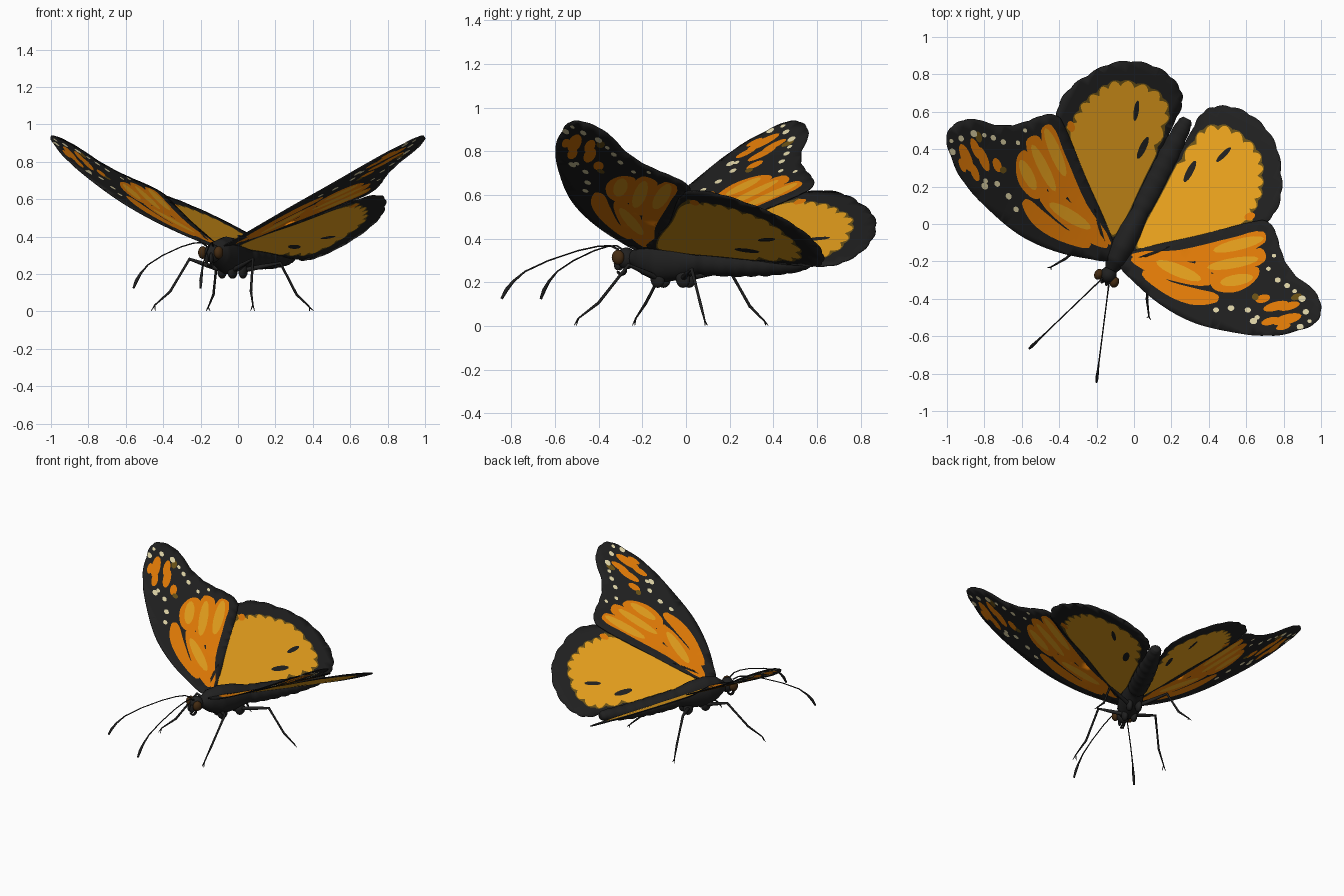
import bpy, bmesh, math
from math import sin, cos, pi, radians
from mathutils import Vector, Matrix
from mathutils.geometry import delaunay_2d_cdt

if "Cube" in bpy.data.objects:
    bpy.data.objects.remove(bpy.data.objects["Cube"])

HEADING = radians(-26.7)          # the insect is turned a little about z
TO_BODY = Matrix.Rotation(-HEADING, 2)


def material(name, r, g, b):
    mat = bpy.data.materials.new(name)
    mat.use_nodes = True
    mat.diffuse_color = (r, g, b, 1)
    bsdf = next(n for n in mat.node_tree.nodes if n.type == 'BSDF_PRINCIPLED')
    bsdf.inputs["Base Color"].default_value = (r, g, b, 1)
    bsdf.inputs["Roughness"].default_value = 0.8
    return mat


black = material("charcoal black", .0145, .0145, .0145)
orange = material("deep orange", .79, .205, .002)
gold = material("golden yellow", .8, .355, .012)
cream = material("pale cream", .76, .68, .4)
umber = material("dark umber", .15, .085, .008)
eye_brown = material("eye brown", .06, .025, .006)
WING_MATERIALS = [black, orange, gold, cream, umber]


def finish(name, data, mats, mirror=False):
    obj = bpy.data.objects.new(name, data)
    bpy.context.collection.objects.link(obj)
    obj.rotation_euler.z = HEADING
    for mat in mats:
        data.materials.append(mat)
    if mirror:
        obj.modifiers.new("mirror", 'MIRROR').use_mirror_merge = False
    return obj


def mesh_object(name, bm, mats, mirror=False):
    mesh = bpy.data.meshes.new(name)
    for face in bm.faces:
        face.smooth = True
    bm.to_mesh(mesh)
    bm.free()
    return finish(name, mesh, mats, mirror)


# ---- Flat shapes for the wings, given in hundredths of the plan ----
def smooth_loop(points, steps=6, wave=0, beyond=.5, scale=1):
    """Closed smooth outline in body space, notched at its points far from the root."""
    pts = [TO_BODY @ (Vector(p) / 100) for p in points]
    mid = sum(pts, Vector((0, 0))) / len(pts)
    pts = [mid + (p - mid) * scale for p in pts]
    n = len(pts)
    tangent = [(pts[(i + 1) % n] - pts[i - 1]).normalized() for i in range(n)]
    loop = []
    for i in range(n):
        a, b = pts[i], pts[(i + 1) % n]
        span = (b - a).length
        for k in range(steps):
            t = k / steps
            p = ((2*t**3 - 3*t*t + 1) * a + (3*t*t - 2*t**3) * b
                 + (t**3 - 2*t*t + t) * span * tangent[i]
                 + (t**3 - t*t) * span * tangent[(i + 1) % n])
            if wave and (p - Vector((0, -.19))).length > beyond:
                p = p + (mid - p).normalized() * wave * (1 - sin(pi * t))
            loop.append(p)
    return loop


def oval(x, y, rx, ry, degrees=0):
    turn = Matrix.Rotation(radians(degrees), 2)
    ring = [turn @ Vector((rx * cos(a * pi / 7), ry * sin(a * pi / 7))) for a in range(14)]
    return [TO_BODY @ ((Vector((x, y)) + p) / 100) for p in ring]


def inside(p, loop):
    hit = False
    for a, b in zip(loop, loop[1:] + loop[:1]):
        if (a.y > p.y) != (b.y > p.y):
            if p.x < a.x + (b.x - a.x) * (p.y - a.y) / (b.y - a.y):
                hit = not hit
    return hit


def wing(name, outline, patches, height):
    """Cut the patches into the outline, then lift it to the wing surface."""
    verts, edges = [], []
    for loop in [outline] + [p for p, _ in patches]:
        start, n = len(verts), len(loop)
        verts += loop
        edges += [(start + i, start + (i + 1) % n) for i in range(n)]
    step = .05
    grid = [Vector((i * step, j * step)) for i in range(24) for j in range(-9, 18)]
    verts += [g for g in grid if inside(g, outline)]
    out_verts, _, faces = delaunay_2d_cdt(verts, edges, [], 0, 1e-5)[:3]
    bm = bmesh.new()
    made = [bm.verts.new((v.x, v.y, height(v.x, v.y))) for v in out_verts]
    for tri in faces:
        centre = sum((out_verts[i] for i in tri), Vector((0, 0))) / len(tri)
        if not inside(centre, outline):
            continue
        face = bm.faces.new([made[i] for i in tri])
        for loop, mat in patches:
            if inside(centre, loop):
                face.material_index = WING_MATERIALS.index(mat)
    bmesh.ops.delete(bm, geom=[v for v in bm.verts if not v.link_faces], context='VERTS')
    bmesh.ops.recalc_face_normals(bm, faces=bm.faces)
    obj = mesh_object(name, bm, WING_MATERIALS)
    solid = obj.modifiers.new("thickness", 'SOLIDIFY')
    solid.thickness, solid.offset = .006, 0
    obj.modifiers.new("mirror", 'MIRROR').use_mirror_merge = False


# Forewings: orange cells with golden cores, spotted black tips
fore_outline = smooth_loop([
    (-8, -21), (0, -31), (14, -43), (30, -52), (48, -57), (72, -60), (88, -57),
    (97, -53), (100, -47), (99, -40), (95, -34), (87, -28), (81, -20), (78, -12),
    (76, -5), (73, 0), (68, 2), (35, -6), (-2, -15)], wave=.004, beyond=.85)
cells = [
    [(-1, -16), (24, -14), (54, -7), (69, -4), (70, -10), (54, -17), (32, -20), (8, -20)],
    [(33, -20), (51, -17), (68, -13), (70, -20), (56, -25), (41, -26)],
    [(-1, -18), (16, -19), (32, -21), (42, -27), (40, -33), (19, -30), (6, -25)],
    [(43, -26), (66, -23), (66, -29), (56, -36), (45, -36), (41, -32)],
    [(5, -25), (20, -31), (35, -35), (45, -38), (44, -42), (30, -43), (13, -35)]]
cores = [(56, -11, 14, 3, 14), (53, -21, 14, 2.8, 10), (24, -25, 13, 3.3, -22), (55, -30, 9, 3, 10)]
tip_spots = [(76, -44, 7, 2.4), (69, -40, 4, 2.2), (82, -51, 8, 2.7), (73, -52, 5, 2),
             (83, -44, 6, 2.1), (80, -55, 4, 1.6)]
dots = [(90, -40, 2), (92, -47, 1.7), (89, -55, 1.9), (82, -33, 1.6), (64, -52, 2), (61, -46, 1.7),
        (52, -45, 1.8), (44, -46, 1.6), (72, -24, 1.3), (94, -52, 1.2), (77, -30, 1.6),
        (66, -50, 1.4), (86, -36, 1.3), (75, -17, 1.2)]
patches = [(smooth_loop(c, 4), orange) for c in cells]
patches += [(oval(*c), gold) for c in cores]
patches += [(oval(*s, 15), orange) for s in tip_spots]
patches += [(oval(87, -39, 3, 1.7, 20), umber), (oval(65, -39, 1.8, 1.8), umber)]
patches += [(oval(x, y, r, r * .85), cream) for x, y, r in dots]
wing("forewings", fore_outline, patches, lambda x, y: .335 + .4 * x + .13 * x * x)

# Hindwings: golden field inside a scalloped black border
hind_outline = smooth_loop([
    (-4, -16), (30, -8), (66, -2), (75, 5), (79, 16), (79, 27), (77, 40), (71, 51),
    (62, 59), (52, 63), (43, 63), (37, 60), (32, 53), (22, 32), (10, 8)], wave=.008, beyond=.72)
field = [(3, -13), (35, -6), (62, 0), (64, 6), (67, 12), (69, 19), (69, 26), (69, 33),
         (66, 40), (60, 46), (53, 51), (45, 53), (37, 51), (32, 45), (25, 35), (15, 16), (4, -5)]
streaks = [(30, 28, 6.5, 1.8, 62), (48, 37, 5.5, 1.4, 45)]
patches = [(smooth_loop(field, wave=.012, beyond=.6, scale=1.02), umber),
           (smooth_loop(field, wave=.03, beyond=.6), gold),
           (oval(62, 4, 3, 2, 20), orange)]
patches += [(oval(*s), black) for s in streaks]
wing("hindwings", hind_outline, patches, lambda x, y: .327 + .54 * x - .095 * (y + .2))

# ---- Body ----
# Thorax and segmented abdomen: stations of (y, centre z, half width, half height)
stations = [(-.28, .31, .03, .03), (-.22, .31, .06, .075), (-.14, .3, .075, .1), (-.04, .3, .07, .09),
            (.05, .3, .057, .065), (.14, .29, .066, .062), (.28, .282, .066, .058),
            (.42, .28, .06, .052), (.54, .284, .047, .044), (.61, .29, .04, .036), (.635, .29, .02, .02)]
bm = bmesh.new()
rings = []
for a, b in zip(stations, stations[1:]):
    for k in range(6):
        y, z, w, h = (p + (q - p) * k / 6 for p, q in zip(a, b))
        pinch = 1 - .1 * abs(cos(pi * y / .075)) ** 6 if y > .06 else 1
        rings.append([bm.verts.new((w * pinch * cos(t * pi / 12), y, z + h * pinch * sin(t * pi / 12)))
                      for t in range(24)])
for low, high in zip(rings, rings[1:]):
    for i in range(24):
        j = (i + 1) % 24
        bm.faces.new((low[i], low[j], high[j], high[i]))
bm.faces.new(rings[0])
bm.faces.new(rings[-1])
bmesh.ops.recalc_face_normals(bm, faces=bm.faces)
mesh_object("thorax_and_abdomen", bm, [black])


def ball(name, centre, size, mat, mirror=False):
    bm = bmesh.new()
    place = Matrix.Translation(centre) @ Matrix.Diagonal((*size, 1))
    bmesh.ops.create_uvsphere(bm, u_segments=20, v_segments=12, radius=1, matrix=place)
    mesh_object(name, bm, [mat], mirror)


def tube(name, points, radii, thickness):
    """Tapered smooth strand, one on each side."""
    for label, side in (("left", 1), ("right", -1)):
        curve = bpy.data.curves.new(name, 'CURVE')
        curve.dimensions = '3D'
        curve.bevel_depth = thickness
        curve.bevel_resolution = 2
        curve.use_fill_caps = True
        spline = curve.splines.new('POLY')
        spline.points.add(len(points) - 1)
        for point, (x, y, z), r in zip(spline.points, points, radii):
            point.co = (x * side, y, z, 1)
            point.radius = r
        finish(label + "_" + name, curve, [black])


# Head, eyes and mouth parts
ball("head", (0, -.305, .31), (.045, .045, .05), black)
ball("eyes", (.047, -.325, .315), (.024, .03, .034), eye_brown, True)
ball("palps", (.014, -.345, .285), (.01, .018, .03), black, True)
tube("mouth_curl", [(.006, -.33 + .02 * sin(t * .5), .255 + .02 * cos(t * .5)) for t in range(10)],
     [1] * 10, .005)

# Clubbed antennae, drooping at the ends
droop = [(0, .35), (.07, .368), (.18, .365), (.35, .345), (.6, .3), (.8, .25), (.9, .205), (.96, .165), (1, .125)]
tube("antenna", [(.02 + .18 * t, -.335 - .51 * t, z) for t, z in droop],
     [1, .8, .7, .7, .7, .8, 1.3, 1.8, 1.2], .005)

# Two pairs of walking legs with hip, knee, ankle and forked claws
legs = {"front_leg": ((.03, -.13), (.19, -.2, .28), (.293, -.405, .035)),
        "rear_leg": ((.03, 0), (.19, .125, .26), (.304, .25, .022))}
for name, (hip, knee, foot) in legs.items():
    start, knee, foot = Vector((*hip, .22)), Vector(knee), Vector(foot)
    ankle = knee.lerp(foot, .62) - Vector((.012, 0, .022))
    tube(name, [start, start.lerp(knee, .5), knee, knee.lerp(ankle, .5), ankle, foot],
         [1.2, 1.1, .8, .6, .65, .35], .011)
    ahead = (foot - ankle).normalized()
    for claw, spread in (("inner_claw", -.012), ("outer_claw", .012)):
        tip = foot + Vector((ahead.x * .01 + spread, ahead.y * .02, .003 - foot.z))
        tube(name + "_" + claw, [foot, tip], [1, .4], .004)
    ball(name + "_hips", (.03, hip[1], .215), (.022, .035, .04), black, True)
